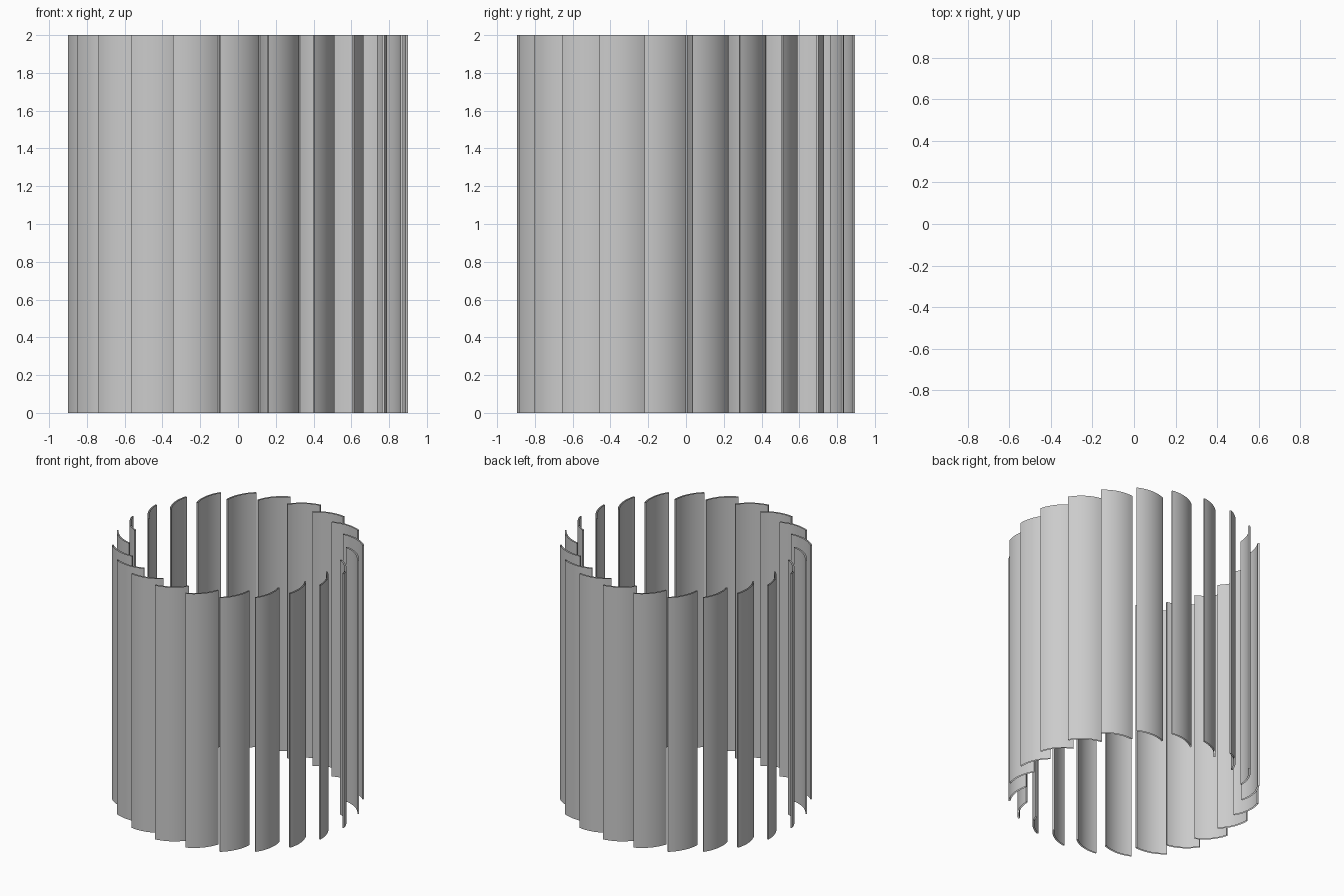
import bpy, bmesh, math
from mathutils import Vector, Matrix

if "Cube" in bpy.data.objects:
    bpy.data.objects.remove(bpy.data.objects["Cube"])

BLADES = 22
HEIGHT = 2.0
THICK = 0.012
SEGS = 12
HALF_TURN = math.radians(25)


def polar(r, deg):
    # angle measured from the front (-y) towards the right (+x)
    a = math.radians(deg)
    return Vector((r * math.sin(a), -r * math.cos(a)))


def blade_outline():
    # circular-arc blade section, from outer rim to inner rim
    start, end = polar(0.894, 10.25), polar(0.774, 24.3)
    chord = end - start
    along = chord.normalized()
    out = Vector((along.y, -along.x))
    rad = chord.length / (2 * math.sin(HALF_TURN))
    centre = (start + end) / 2 - out * rad * math.cos(HALF_TURN)

    def side(offset):
        pts = []
        for i in range(SEGS + 1):
            t = HALF_TURN * (2 * i / SEGS - 1)
            pts.append(centre + (out * math.cos(t) + along * math.sin(t)) * (rad + offset))
        return pts
    return side(THICK / 2) + side(-THICK / 2)[::-1]


# thin blade shell, open at top and bottom
bm = bmesh.new()
outline = blade_outline()
low = [bm.verts.new((p.x, p.y, 0)) for p in outline]
high = [bm.verts.new((p.x, p.y, HEIGHT)) for p in outline]
n = len(outline)
for i in range(n):
    j = (i + 1) % n
    bm.faces.new((low[i], low[j], high[j], high[i]))
mesh = bpy.data.meshes.new("blade")
bm.normal_update()
bm.to_mesh(mesh)
bm.free()

# ring of blades
for k in range(BLADES):
    data = mesh.copy()
    data.transform(Matrix.Rotation(2 * math.pi * k / BLADES, 4, 'Z'))
    blade = bpy.data.objects.new(f"blade_{k + 1:02d}", data)
    bpy.context.collection.objects.link(blade)
    blade.select_set(True)
    bpy.context.view_layer.objects.active = blade
bpy.ops.object.shade_smooth_by_angle(angle=math.radians(35))
